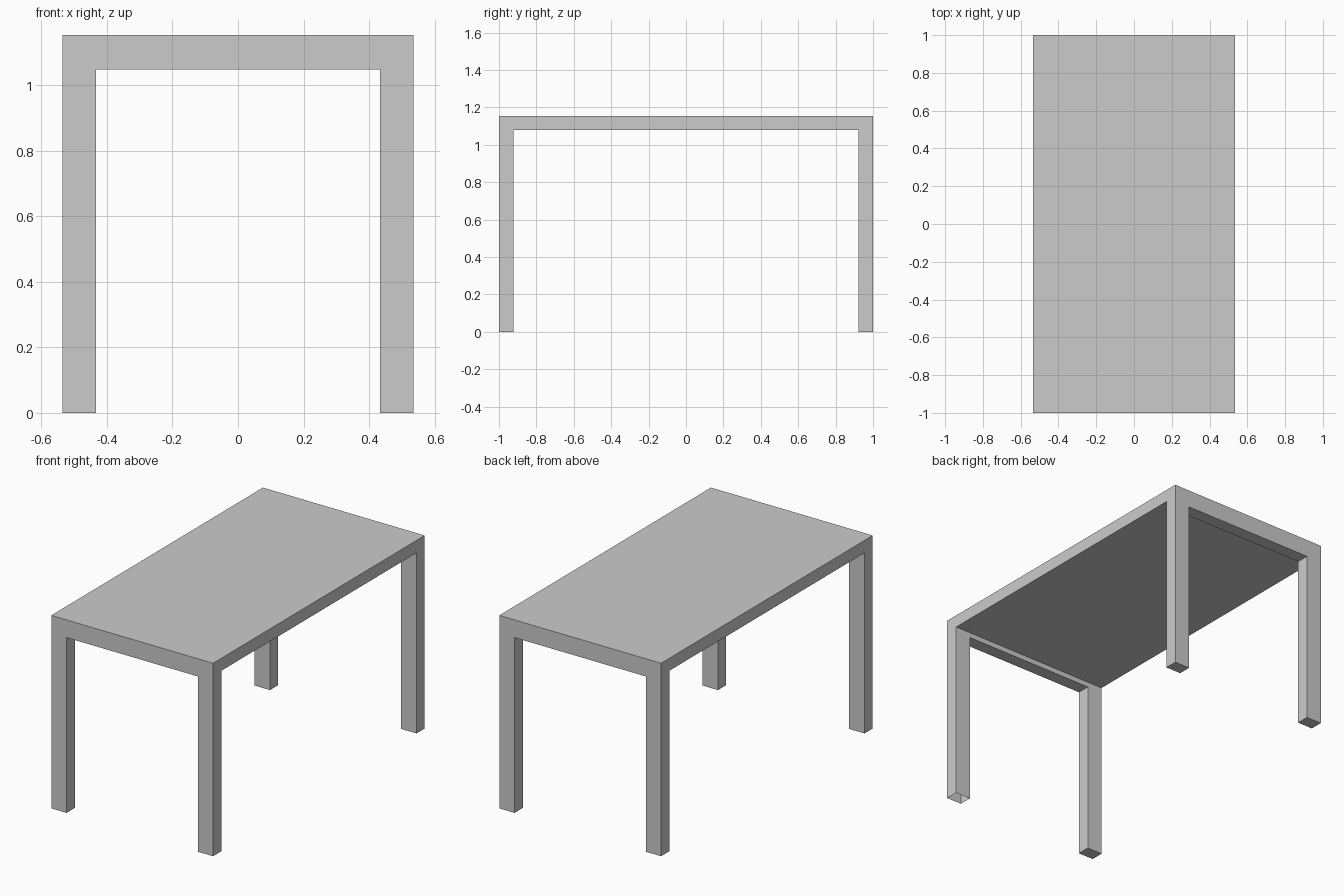
import bpy, bmesh

if "Cube" in bpy.data.objects:
    bpy.data.objects.remove(bpy.data.objects["Cube"])

X, XI = 0.535, 0.434        # outer edge and inner leg face in x
Y, YI = 1.0, 0.922          # outer edge and inner leg face in y
TOP, SLAB, RAIL = 1.154, 1.079, 1.048   # top, slab underside, end rail underside

bm = bmesh.new()

# Tabletop slab, cut along the leg lines
bmesh.ops.create_cube(bm, size=1)
for v in bm.verts:
    v.co = (v.co.x * 2 * X, v.co.y * 2 * Y, TOP if v.co.z > 0 else SLAB)
for axis, pos in (((1, 0, 0), XI), ((0, 1, 0), YI)):
    for s in (-1, 1):
        bmesh.ops.bisect_plane(bm, geom=bm.verts[:] + bm.edges[:] + bm.faces[:],
                               plane_co=[a * pos * s for a in axis], plane_no=axis)


def pull_down(z_from, z_to, test):
    """Extrude the downward faces at z_from that pass the test to z_to."""
    bm.normal_update()
    faces = [f for f in bm.faces if f.normal.z < -0.9
             and abs(f.calc_center_median().z - z_from) < 1e-4
             and test(f.calc_center_median())]
    out = bmesh.ops.extrude_face_region(bm, geom=faces)["geom"]
    bmesh.ops.delete(bm, geom=[f for f in faces if f.is_valid], context='FACES')
    for v in out:
        if isinstance(v, bmesh.types.BMVert):
            v.co.z = z_to


# End rails across the front and back, then four legs below their ends
pull_down(SLAB, RAIL, lambda c: abs(c.y) > YI)
pull_down(RAIL, 0.0, lambda c: abs(c.x) > XI)
bmesh.ops.recalc_face_normals(bm, faces=bm.faces[:])

# Front right leg is open at the foot
foot = [f for f in bm.faces if all(v.co.z < 1e-4 and v.co.x > 0 and v.co.y < 0 for v in f.verts)]
bmesh.ops.delete(bm, geom=foot, context='FACES_ONLY')

# Merge the coplanar cuts into clean flat faces
bmesh.ops.dissolve_limit(bm, angle_limit=0.01, verts=bm.verts[:], edges=bm.edges[:])

mesh = bpy.data.meshes.new("table")
bm.to_mesh(mesh)
bm.free()
bpy.context.collection.objects.link(bpy.data.objects.new("table", mesh))
